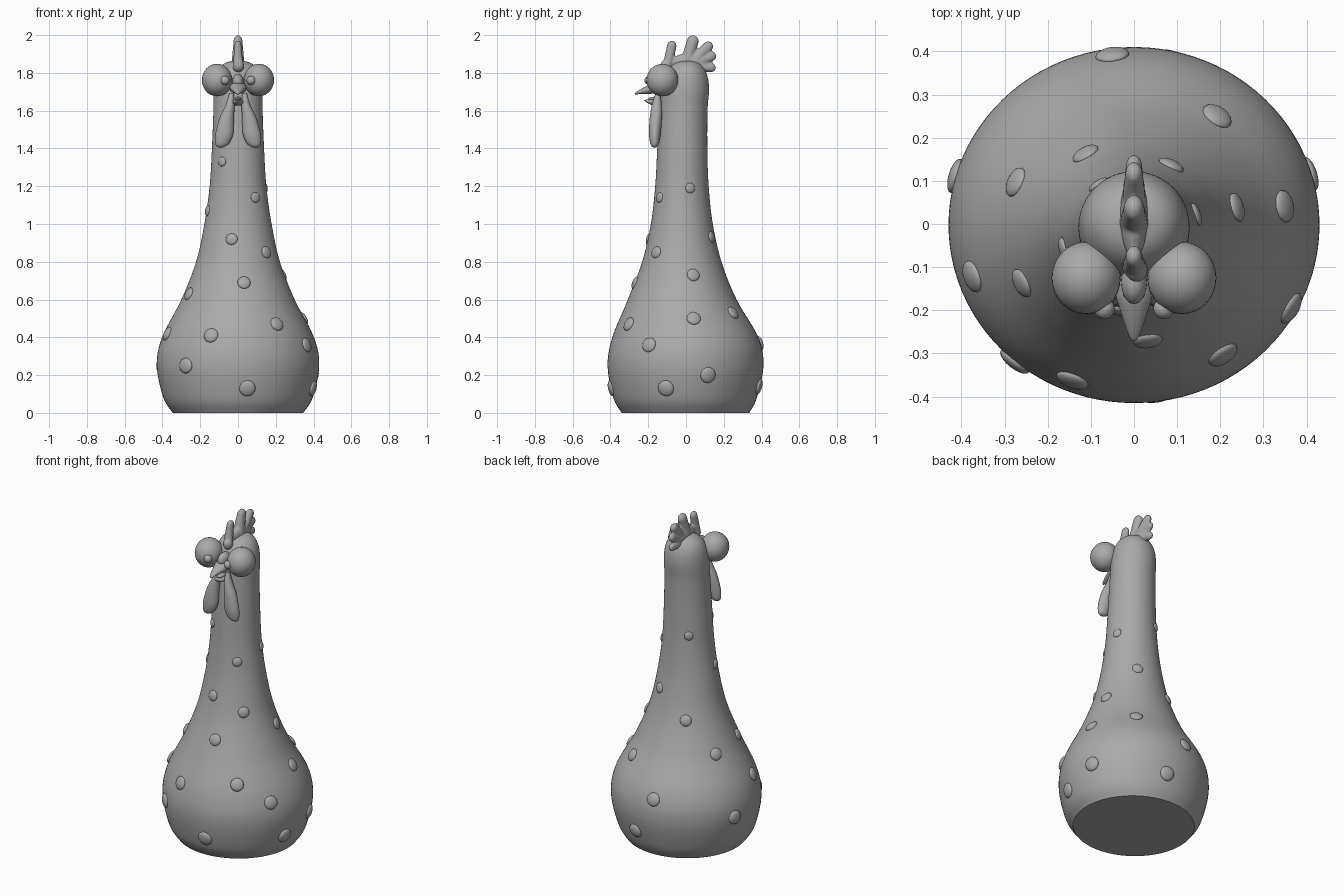
import bpy
import bmesh
import math
from mathutils import Vector, Matrix

if "Cube" in bpy.data.objects:
    bpy.data.objects.remove(bpy.data.objects["Cube"], do_unlink=True)

grey = bpy.data.materials.new("plain_grey")
grey.use_nodes = True
COLOUR = (0.4, 0.4, 0.4, 1)
grey.diffuse_color = COLOUR
grey.node_tree.nodes["Principled BSDF"].inputs["Base Color"].default_value = COLOUR


def finish(name, bm):
    """Turn a bmesh into a smooth shaded object with the material."""
    bmesh.ops.recalc_face_normals(bm, faces=bm.faces)
    mesh = bpy.data.meshes.new(name)
    bm.to_mesh(mesh)
    bm.free()
    mesh.materials.append(grey)
    obj = bpy.data.objects.new(name, mesh)
    bpy.context.collection.objects.link(obj)
    bpy.ops.object.select_all(action="DESELECT")
    obj.select_set(True)
    bpy.context.view_layer.objects.active = obj
    bpy.ops.object.shade_smooth_by_angle(angle=math.radians(50))
    return obj


def spline(rows, steps):
    """Smooth a list of control rows with a Catmull-Rom spline."""
    pts = [Vector(r) for r in rows]
    out = []
    for i in range(len(pts) - 1):
        b, c = pts[i], pts[i + 1]
        a, d = pts[max(i - 1, 0)], pts[min(i + 2, len(pts) - 1)]
        for s in range(steps):
            t = s / steps
            out.append(b + (c - a) * (t / 2)
                       + (a * 2 - b * 5 + c * 4 - d) * (t * t / 2)
                       + (b * 3 - a - c * 3 + d) * (t ** 3 / 2))
    return out + [pts[-1]]


def loft(name, sections, sides, along_y=False):
    """Skin ellipses (x, y, z, rx, r2) stacked in z, or along y."""
    bm = bmesh.new()
    rings = []
    for x, y, z, rx, r2 in sections:
        ring = []
        for k in range(sides):
            a = math.tau * k / sides
            u, v = max(rx, 1e-4) * math.cos(a), max(r2, 1e-4) * math.sin(a)
            ring.append(bm.verts.new((x + u, y, z + v) if along_y else (x + u, y + v, z)))
        rings.append(ring)
    for lo, hi in zip(rings, rings[1:]):
        for k in range(sides):
            n = (k + 1) % sides
            bm.faces.new((lo[k], lo[n], hi[n], hi[k]))
    bm.faces.new(rings[0])
    bm.faces.new(rings[-1])
    return finish(name, bm)


def add_ball(bm, centre, radii, rotation=Matrix(), segments=32):
    matrix = Matrix.Translation(centre) @ rotation @ Matrix.Diagonal((*radii, 1))
    bmesh.ops.create_uvsphere(bm, u_segments=segments, v_segments=segments // 2,
                              radius=1, matrix=matrix)


def ball(name, centre, radii):
    bm = bmesh.new()
    add_ball(bm, centre, radii)
    return finish(name, bm)


# Pear-shaped body, neck and head: height, half width, front y, back y
profile = spline([
    (0, .345, -.34, .335), (.08, .395, -.385, .375), (.25, .43, -.415, .41),
    (.4, .402, -.39, .383), (.6, .3, -.308, .268), (.8, .222, -.232, .188),
    (1, .178, -.186, .142), (1.2, .15, -.163, .12), (1.4, .138, -.152, .113),
    (1.6, .13, -.14, .114), (1.72, .127, -.13, .122), (1.8, .112, -.105, .108),
    (1.85, .072, -.06, .072), (1.87, 0, .01, .01)], 8)
body = [(0, (f + b) / 2, z, w, (b - f) / 2) for z, w, f, b in profile]
loft("body", body, 96)

# Raised oval bumps: direction in degrees, height
BUMPS = [(233, 1.33), (194, 1.07), (306, 1.14), (260, .92), (316, .85), (277, .69),
         (205, .63), (304, .47), (198, .42), (249, .41), (331, .36), (230, .25),
         (277, .13), (18, 1.19), (63, .93), (15, .73), (9, .5), (55, .53), (17, .2),
         (345, .13), (125, 1.28), (120, .79), (156, .6), (97, .37), (79, .14), (164, .25)]


def surface(angle, z):
    i = next(k for k in range(1, len(body)) if body[k][2] >= z)
    lo, hi = Vector(body[i - 1]), Vector(body[i])
    _, y, z, rx, ry = lo.lerp(hi, (z - lo[2]) / (hi[2] - lo[2]))
    return Vector((rx * math.cos(angle), y + ry * math.sin(angle), z))


bm = bmesh.new()
for degrees, z in BUMPS:
    a = math.radians(degrees)
    p = surface(a, z)
    normal = (surface(a + .02, z) - p).cross(surface(a, z + .01) - p).normalized()
    r = .045 - .015 * z
    add_ball(bm, p, (r, r, r * .4), normal.to_track_quat("Z", "Y").to_matrix().to_4x4(), 20)
finish("skin_bumps", bm)

# Bulging eyes, pupils and wattles
wattle = spline([(.035, -.15, 1.69, .012, .012), (.042, -.155, 1.63, .024, .026),
                 (.06, -.16, 1.56, .038, .032), (.072, -.165, 1.48, .047, .031),
                 (.083, -.166, 1.43, .038, .024), (.09, -.166, 1.41, .022, .014),
                 (.092, -.166, 1.403, 0, 0)], 5)
for side, label in ((1, "left"), (-1, "right")):
    ball(label + "_eye", (side * .111, -.125, 1.762), (.08, .084, .086))
    ball(label + "_pupil", (side * .069, -.196, 1.76), (.024,) * 3)
    loft(label + "_wattle", [(side * x, y, z, a, b) for x, y, z, a, b in wattle], 28)

# Beak, open mouth and the bridge between the eyes
upper = spline([(0, -.09, 1.722, .045, .035), (0, -.16, 1.72, .043, .03),
                (0, -.2, 1.712, .032, .023), (0, -.24, 1.701, .019, .013),
                (0, -.265, 1.692, .009, .006), (0, -.273, 1.688, 0, 0)], 5)
lower = spline([(0, -.09, 1.648, .034, .022), (0, -.17, 1.645, .029, .017),
                (0, -.205, 1.65, .018, .009), (0, -.222, 1.656, 0, 0)], 5)
loft("upper_beak", upper, 28, True)
loft("lower_beak", lower, 28, True)
ball("tongue", (0, -.165, 1.664), (.017, .035, .01))
ball("beak_bridge", (0, -.135, 1.755), (.03, .05, .04))

# Comb: lobes fanned over the crown, fused into one soft shape
bm = bmesh.new()
LOBES = [(-.1, 1.83, -.075, 1.945, .026), (0, 1.85, .036, 1.968, .032),
         (.03, 1.85, .117, 1.94, .028), (.05, 1.85, .135, 1.888, .026),
         (.08, 1.83, .135, 1.828, .024)]
for y0, z0, y1, z1, r in LOBES:
    for k in range(15):
        t = k / 14
        add_ball(bm, (0, y0 + (y1 - y0) * t, z0 + (z1 - z0) * t),
                 (r * (1.1 - .35 * t), r, r), segments=16)
add_ball(bm, (0, .02, 1.855), (.032, .1, .05))
add_ball(bm, (.006, -.105, 1.838), (.026, .03, .034))
comb = finish("comb", bm)
fuse = comb.modifiers.new("fuse", "REMESH")
fuse.mode = "VOXEL"
fuse.voxel_size = .006
fuse.use_smooth_shade = True
soften = comb.modifiers.new("soften", "SMOOTH")
soften.iterations = 4
